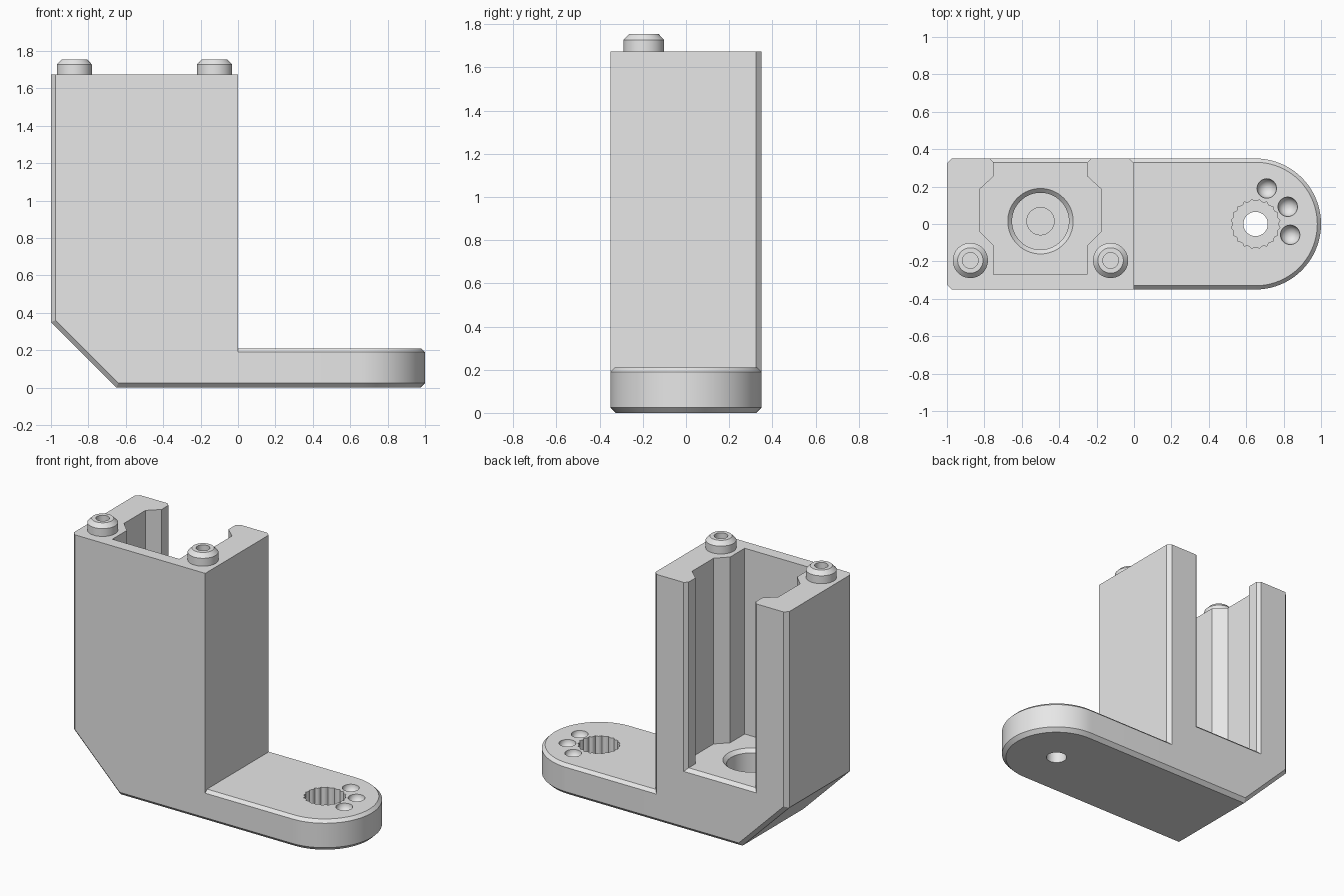
import bpy, bmesh, math
from mathutils import Vector

if "Cube" in bpy.data.objects:
    bpy.data.objects.remove(bpy.data.objects["Cube"], do_unlink=True)

grey = bpy.data.materials.new("light grey")
grey.use_nodes = True
grey.diffuse_color = (0.8, 0.8, 0.8, 1)
grey.node_tree.nodes["Principled BSDF"].inputs["Base Color"].default_value = (0.8, 0.8, 0.8, 1)


def loft(name, rings):
    """Closed solid through rings of equal point count."""
    bm = bmesh.new()
    loops = [[bm.verts.new(p) for p in ring] for ring in rings]
    for a, b in zip(loops, loops[1:]):
        for i in range(len(a)):
            j = (i + 1) % len(a)
            bm.faces.new((a[i], a[j], b[j], b[i]))
    bm.faces.new(loops[0])
    bm.faces.new(loops[-1])
    bmesh.ops.recalc_face_normals(bm, faces=bm.faces[:])
    mesh = bpy.data.meshes.new(name)
    bm.to_mesh(mesh)
    bm.free()
    mesh.materials.append(grey)
    obj = bpy.data.objects.new(name, mesh)
    bpy.context.collection.objects.link(obj)
    return obj


def lathe(name, x, y, profile, n=48, lobes=0, depth=0.0):
    """Turned solid from (radius, z) pairs, optionally fluted."""
    rings = []
    for r, z in profile:
        ring = []
        for i in range(n):
            a = math.tau * i / n
            rr = r - depth * abs(math.cos(lobes * a / 2)) if lobes else r
            ring.append((x + rr * math.cos(a), y + rr * math.sin(a), z))
        rings.append(ring)
    return loft(name, rings)


def combine(target, tool, operation):
    mod = target.modifiers.new(operation, "BOOLEAN")
    mod.operation = operation
    mod.solver = "EXACT"
    mod.object = tool
    bpy.ops.object.select_all(action="DESELECT")
    bpy.context.view_layer.objects.active = target
    target.select_set(True)
    bpy.ops.object.modifier_apply(modifier=mod.name)
    bpy.data.objects.remove(tool, do_unlink=True)


HALF, TOP, ARM_TOP, C = 0.35, 1.675, 0.21, 0.025
FLOOR, BAY = 0.42, -0.5


# Tower: side profile with bevelled outer edges and a sloped lower corner
def side(y, c, right):
    return [(x, y, z) for x, z in (
        (right, TOP), (c - 1, TOP), (c - 1, 0.35 + 0.414 * c),
        (-0.65 + 0.414 * c, c), (right, c))]


bracket = loft("bracket", [side(-HALF, C, 0), side(C - HALF, 0, 0),
                           side(HALF - C, 0, 0), side(HALF, C, -C)])


# Arm: rounded plate with bevelled rims
def plate(z, c):
    r = HALF - c
    arc = [(0.65 + r * math.cos(a), r * math.sin(a), z)
           for a in (math.pi * (i / 40 - 0.5) for i in range(41))]
    return [(-0.1, -r, z)] + arc + [(-0.1, r, z)]


combine(bracket, loft("arm", [plate(0, C), plate(C, 0), plate(ARM_TOP - 0.02, 0),
                              plate(ARM_TOP, 0.02)]), "UNION")

# Locating pegs with bored tops
for x in (-0.875, -0.125):
    combine(bracket, lathe("peg", x, -0.195, [
        (0.094, TOP - 0.03), (0.094, 1.728), (0.068, 1.755)]), "UNION")
    combine(bracket, lathe("peg_bore", x, -0.195, [
        (0.042, 1.69), (0.042, 1.8)], 32), "DIFFERENCE")

# Channel with side grooves, open at the back and the top
half = [(0.25, -0.27), (0.25, -0.115), (0.323, -0.042),
        (0.323, 0.188), (0.25, 0.255), (0.25, 0.315)]
outline = half + [(-x, y) for x, y in reversed(half)]
combine(bracket, loft("channel", [[(BAY + x, y, z) for x, y in outline]
                                  for z in (FLOOR, 1.8)]), "DIFFERENCE")


# Flared mouth of the channel
def mouth(y, grow):
    w, z = 0.25 + grow, FLOOR - grow
    return [(BAY - w, y, z), (BAY + w, y, z), (BAY + w, y, 1.8), (BAY - w, y, 1.8)]


combine(bracket, loft("mouth", [mouth(0.3, 0), mouth(0.328, 0), mouth(0.37, 0.042)]), "DIFFERENCE")

# Countersunk pocket in the channel floor
combine(bracket, lathe("pocket", BAY, 0.015, [
    (0.073, 0.1), (0.073, 0.15), (0.152, 0.15), (0.152, FLOOR - 0.023),
    (0.175, FLOOR), (0.175, FLOOR + 0.05)], 64), "DIFFERENCE")

# Fluted socket and through hole in the arm
combine(bracket, lathe("socket", 0.65, 0, [(0.132, 0.08), (0.132, 0.3)],
                       160, 20, 0.01), "DIFFERENCE")
combine(bracket, lathe("through_hole", 0.65, 0, [(0.065, -0.1), (0.065, 0.15)]), "DIFFERENCE")

# Round dimples beside the socket
for x, y in ((0.71, 0.19), (0.822, 0.092), (0.835, -0.058)):
    ball = [(0.052 * math.sin(math.pi * i / 20), ARM_TOP - 0.052 * math.cos(math.pi * i / 20))
            for i in range(1, 20)]
    combine(bracket, lathe("dimple", x, y, ball, 32), "DIFFERENCE")

bpy.ops.object.select_all(action="DESELECT")
bracket.select_set(True)
bpy.context.view_layer.objects.active = bracket
bpy.ops.object.shade_smooth_by_angle(angle=math.radians(25))
